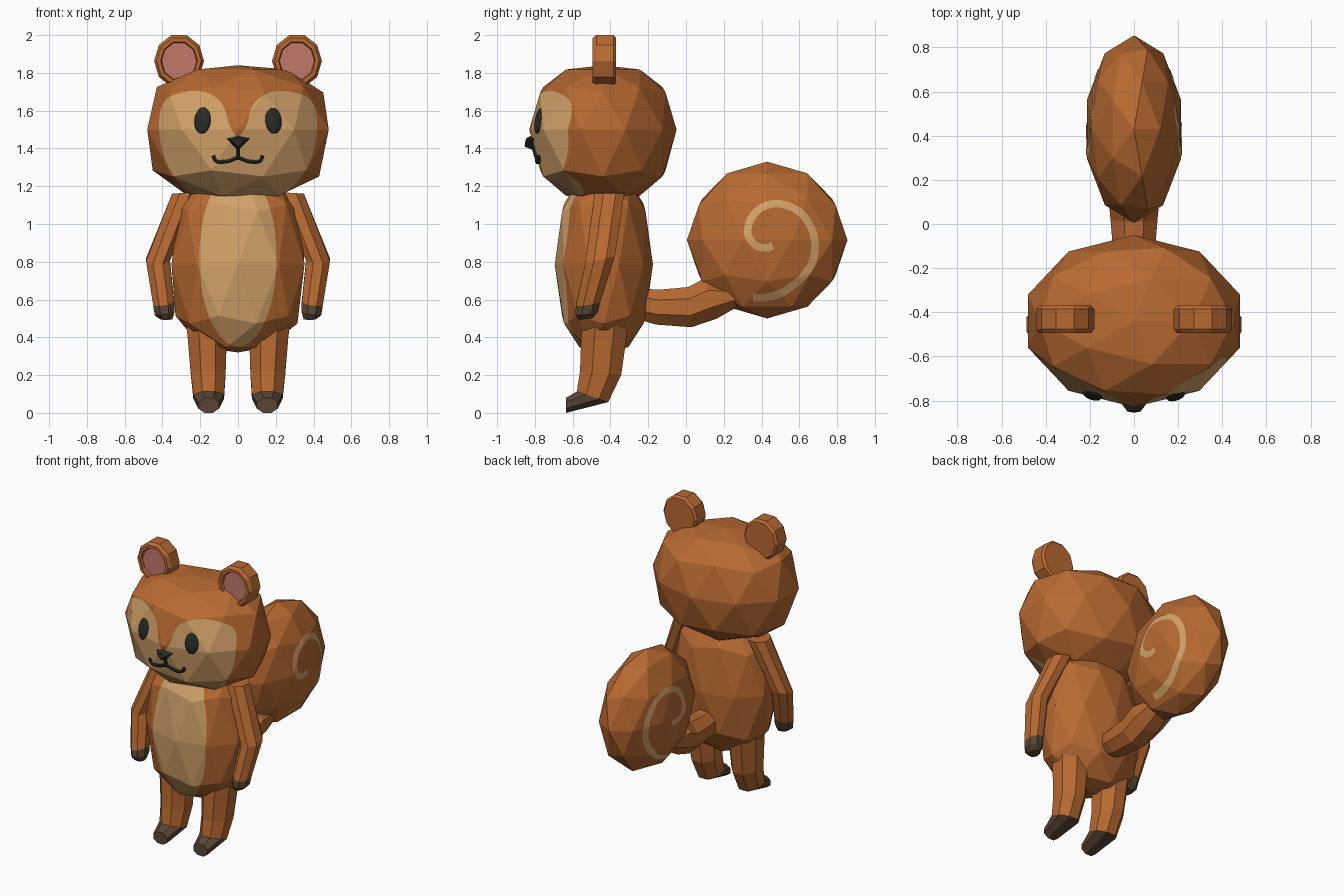
import bpy, bmesh, math
from mathutils import Vector, Matrix
from mathutils.bvhtree import BVHTree

if "Cube" in bpy.data.objects:
    bpy.data.objects.remove(bpy.data.objects["Cube"])


def material(name, rgb):
    m = bpy.data.materials.new(name)
    m.diffuse_color = (*rgb, 1)
    m.use_nodes = True
    m.node_tree.nodes["Principled BSDF"].inputs["Base Color"].default_value = m.diffuse_color
    return m


BROWN = material("fur brown", (0.48, 0.143, 0.031))
CREAM = material("fur cream", (0.66, 0.365, 0.145))
PINK = material("ear pink", (0.54, 0.19, 0.145))
DARK = material("paw dark brown", (0.10, 0.06, 0.033))
BLACK = material("face black", (0.02, 0.023, 0.018))


def finish(name, bm, *mats, recalc=True):
    if recalc:
        bmesh.ops.recalc_face_normals(bm, faces=bm.faces[:])
    me = bpy.data.meshes.new(name)
    bm.to_mesh(me)
    bm.free()
    for m in mats:
        me.materials.append(m)
    ob = bpy.data.objects.new(name, me)
    bpy.context.collection.objects.link(ob)
    return ob


def smooth(pts, n=4):
    """Rounded path through the given points."""
    p = [Vector(q) for q in pts]
    p = [2 * p[0] - p[1]] + p + [2 * p[-1] - p[-2]]
    out = []
    for a, b, c, d in zip(p, p[1:], p[2:], p[3:]):
        for i in range(n):
            t = i / n
            out.append(0.5 * (2 * b + (c - a) * t + (2 * a - 5 * b + 4 * c - d) * t * t
                              + (3 * b - a - 3 * c + d) * t ** 3))
    return out + [p[-2]]


def ball(centre, rx, ry, up, down, bulge):
    """Faceted ball with separate upper and lower heights."""
    bm = bmesh.new()
    bmesh.ops.create_icosphere(bm, subdivisions=2, radius=1)
    for v in bm.verts:
        x, y, z = v.co
        z *= 1 + bulge * (1 - z * z)
        v.co = Vector(centre) + Vector((x * rx, y * ry, z * (up if z > 0 else down)))
    return bm


def inside(x, z, poly):
    hit = False
    for (ax, az), (bx, bz) in zip(poly, poly[1:] + poly[:1]):
        if (az > z) != (bz > z) and x < (bx - ax) * (z - az) / (bz - az) + ax:
            hit = not hit
    return hit


def paint_front(bm, poly, y_max):
    """Cut an x-z outline into the front faces and colour its inside."""
    for a, b in zip(poly, poly[1:] + poly[:1]):
        lo = (min(a[0], b[0]) - 0.001, min(a[1], b[1]) - 0.001)
        hi = (max(a[0], b[0]) + 0.001, max(a[1], b[1]) + 0.001)
        geom = set()
        for f in bm.faces:
            xs = [v.co.x for v in f.verts]
            zs = [v.co.z for v in f.verts]
            if (f.calc_center_median().y < y_max and min(xs) < hi[0] and max(xs) > lo[0]
                    and min(zs) < hi[1] and max(zs) > lo[1]):
                geom.update([f, *f.edges, *f.verts])
        normal = Vector((b[1] - a[1], 0, a[0] - b[0]))
        if geom and normal.length > 1e-6:
            bmesh.ops.bisect_plane(bm, geom=list(geom), dist=1e-5,
                                   plane_co=(a[0], 0, a[1]), plane_no=normal.normalized())
    for f in bm.faces:
        c = f.calc_center_median()
        f.material_index = int(c.y < y_max and inside(c.x, c.z, poly))


def loft(name, rings, sides, mats, dark_from=99):
    """Skin rings of (centre, half axis u, half axis v); later spans may be dark."""
    bm = bmesh.new()
    loops = []
    for c, u, v in rings:
        c, u, v = Vector(c), Vector(u), Vector(v)
        angles = [(i + 0.5) * math.tau / sides for i in range(sides)]
        loops.append([bm.verts.new(c + u * math.cos(t) + v * math.sin(t)) for t in angles])
    for k, (a, b) in enumerate(zip(loops, loops[1:])):
        for i in range(sides):
            j = (i + 1) % sides
            bm.faces.new((a[i], a[j], b[j], b[i])).material_index = int(k >= dark_from)
    bm.faces.new(loops[0])
    bm.faces.new(loops[-1]).material_index = int(dark_from < 99)
    return finish(name, bm, *mats)


# Head with a cream two-lobed face
head = ball((0, -0.44, 1.5), 0.505, 0.39, 0.34, 0.375, 0.36)
head_tree = BVHTree.FromBMesh(head)
half = smooth([(0, 1.45), (0.045, 1.52), (0.06, 1.58), (0.09, 1.645), (0.15, 1.69),
               (0.23, 1.705), (0.32, 1.69), (0.385, 1.655), (0.415, 1.58), (0.415, 1.46),
               (0.385, 1.34), (0.32, 1.23), (0.22, 1.15), (0, 1.08)], 3)
face = [(p.x, p.y) for p in half] + [(-p.x, p.y) for p in half[-2:0:-1]]
paint_front(head, face, -0.5)
finish("head", head, BROWN, CREAM)


def on_face(x, z):
    return head_tree.ray_cast(Vector((x, -2, z)), Vector((0, 1, 0)))[0].y


# Body with a cream belly oval
body = ball((0, -0.435, 0.785), 0.37, 0.26, 0.48, 0.465, 0.38)
oval = [(0.205 * math.cos(t), 0.82 + 0.47 * math.sin(t))
        for t in (math.tau * (i + 0.5) / 32 for i in range(32))]
paint_front(body, oval, -0.45)
finish("body", body, BROWN, CREAM)

# Tail ball and stem
tail = ball((0, 0.43, 0.915), 0.225, 0.425, 0.415, 0.415, 0)
tail_tree = BVHTree.FromBMesh(tail)
finish("tail", tail, BROWN)
loft("tail_stem", [((0, -0.26, 0.58), (0.08, 0, 0), (0, 0.02, 0.085)),
                   ((0, -0.15, 0.56), (0.1, 0, 0), (0, 0.01, 0.1)),
                   ((0, 0.02, 0.56), (0.115, 0, 0), (0, -0.01, 0.115)),
                   ((0, 0.13, 0.605), (0.125, 0, 0), (0, -0.035, 0.115)),
                   ((0, 0.25, 0.62), (0.11, 0, 0), (0, -0.03, 0.06))], 8, [BROWN])

# Cream swirl laid on each side of the tail
swirl = smooth([(0.46, 0.885), (0.42, 0.873), (0.365, 0.89), (0.328, 0.945), (0.34, 1.02),
                (0.39, 1.08), (0.485, 1.108), (0.6, 1.065), (0.67, 0.96), (0.68, 0.84),
                (0.63, 0.735), (0.525, 0.645), (0.43, 0.613), (0.355, 0.61)], 6)
for s, side in ((1, "right"), (-1, "left")):
    bm = bmesh.new()
    rows = []
    for i, p in enumerate(swirl):
        d = (swirl[min(i + 1, len(swirl) - 1)] - swirl[max(i - 1, 0)]).normalized()
        n = Vector((-d.y, d.x)) * 0.02
        row = []
        for k in (-1, -0.33, 0.33, 1):
            q = p + n * k
            hit = tail_tree.ray_cast(Vector((s, q.x, q.y)), Vector((-s, 0, 0)))[0]
            row.append(bm.verts.new(hit + Vector((s * 0.004, 0, 0))))
        rows.append(row)
    for a, b in zip(rows, rows[1:]):
        for k in range(3):
            f = bm.faces.new((a[k], a[k + 1], b[k + 1], b[k]))
            f.normal_update()
            if f.normal.x * s < 0:
                f.normal_flip()
    finish("tail_swirl_" + side, bm, CREAM, recalc=False)

# Paired limbs, ears and eyes
for s, side in ((1, "right"), (-1, "left")):
    loft("arm_" + side, [((s * 0.28, -0.405, 1.165), (s * 0.075, 0, -0.005), (0, 0.085, 0)),
                         ((s * 0.424, -0.455, 0.81), (s * 0.068, 0, 0), (0, 0.085, 0.02)),
                         ((s * 0.393, -0.518, 0.58), (s * 0.06, 0, -0.01), (0, 0.07, 0.012)),
                         ((s * 0.388, -0.526, 0.53), (s * 0.057, 0, -0.01), (0, 0.065, 0.01)),
                         ((s * 0.38, -0.53, 0.497), (s * 0.035, 0, 0), (0, 0.04, 0.005))],
         8, [BROWN, DARK], 2)
    loft("leg_" + side, [((s * 0.17, -0.42, 0.56), (s * 0.125, 0, 0), (0, 0.13, 0)),
                         ((s * 0.163, -0.435, 0.4), (s * 0.112, 0, 0), (0, 0.13, 0)),
                         ((s * 0.158, -0.452, 0.21), (s * 0.1, 0, 0), (0, 0.118, -0.01)),
                         ((s * 0.155, -0.495, 0.085), (s * 0.088, 0, 0), (0, 0.09, -0.03)),
                         ((s * 0.155, -0.635, 0.04), (s * 0.06, 0, 0), (0, 0.0, -0.043))],
         8, [BROWN, DARK], 3)

    # Ear: chamfered disc with a recessed pink front
    bm = bmesh.new()
    loops = []
    for r, y in ((0.89, -0.37), (1, -0.385), (1, -0.475), (0.89, -0.495), (0.74, -0.495), (0.7, -0.475)):
        loops.append([bm.verts.new((s * 0.312 + 0.132 * r * math.cos(t), y, 1.863 + 0.144 * r * math.sin(t)))
                      for t in (i * math.tau / 10 for i in range(10))])
    for a, b in zip(loops, loops[1:]):
        for i in range(10):
            bm.faces.new((a[i], a[i - 1], b[i - 1], b[i]))
    bm.faces.new(loops[0])
    bm.faces.new(loops[-1]).material_index = 1
    finish("ear_" + side, bm, BROWN, PINK)

    bm = bmesh.new()
    bmesh.ops.create_uvsphere(bm, u_segments=12, v_segments=8, radius=1)
    x, z = s * 0.188, 1.548
    bm.transform(Matrix.Translation((x, on_face(x, z), z)) @ Matrix.Rotation(s * 0.3, 4, 'Z')
                 @ Matrix.Rotation(-0.2, 4, 'X') @ Matrix.Diagonal((0.046, 0.02, 0.071, 1)))
    finish("eye_" + side, bm, BLACK)

# Nose: small faceted wedge
bm = bmesh.new()
rim = [bm.verts.new(p) for p in ((-0.067, -0.8, 1.455), (0, -0.79, 1.482), (0.067, -0.8, 1.455), (0, -0.81, 1.392))]
tip = [bm.verts.new(p) for p in ((-0.03, -0.85, 1.44), (0, -0.845, 1.455), (0.03, -0.85, 1.44), (0, -0.855, 1.41))]
for i in range(4):
    bm.faces.new((rim[i], rim[i - 1], tip[i - 1], tip[i]))
bm.faces.new(rim)
bm.faces.new(tip)
finish("nose", bm, BLACK)

# Mouth: thin line with a curled smile
smile = smooth([(-0.132, 1.362), (-0.112, 1.33), (-0.05, 1.332), (0, 1.35),
                (0.05, 1.332), (0.112, 1.33), (0.132, 1.362)], 3)
for name, path in (("mouth_smile", smile), ("mouth_line", [Vector((0, 1.41)), Vector((0, 1.345))])):
    rings = []
    for i, p in enumerate(path):
        d = path[min(i + 1, len(path) - 1)] - path[max(i - 1, 0)]
        n = Vector((-d.y, 0, d.x)).normalized() * 0.011
        rings.append(((p.x, on_face(p.x, p.y) - 0.004, p.y), n, (0, 0.011, 0)))
    loft(name, rings, 6, [BLACK])
